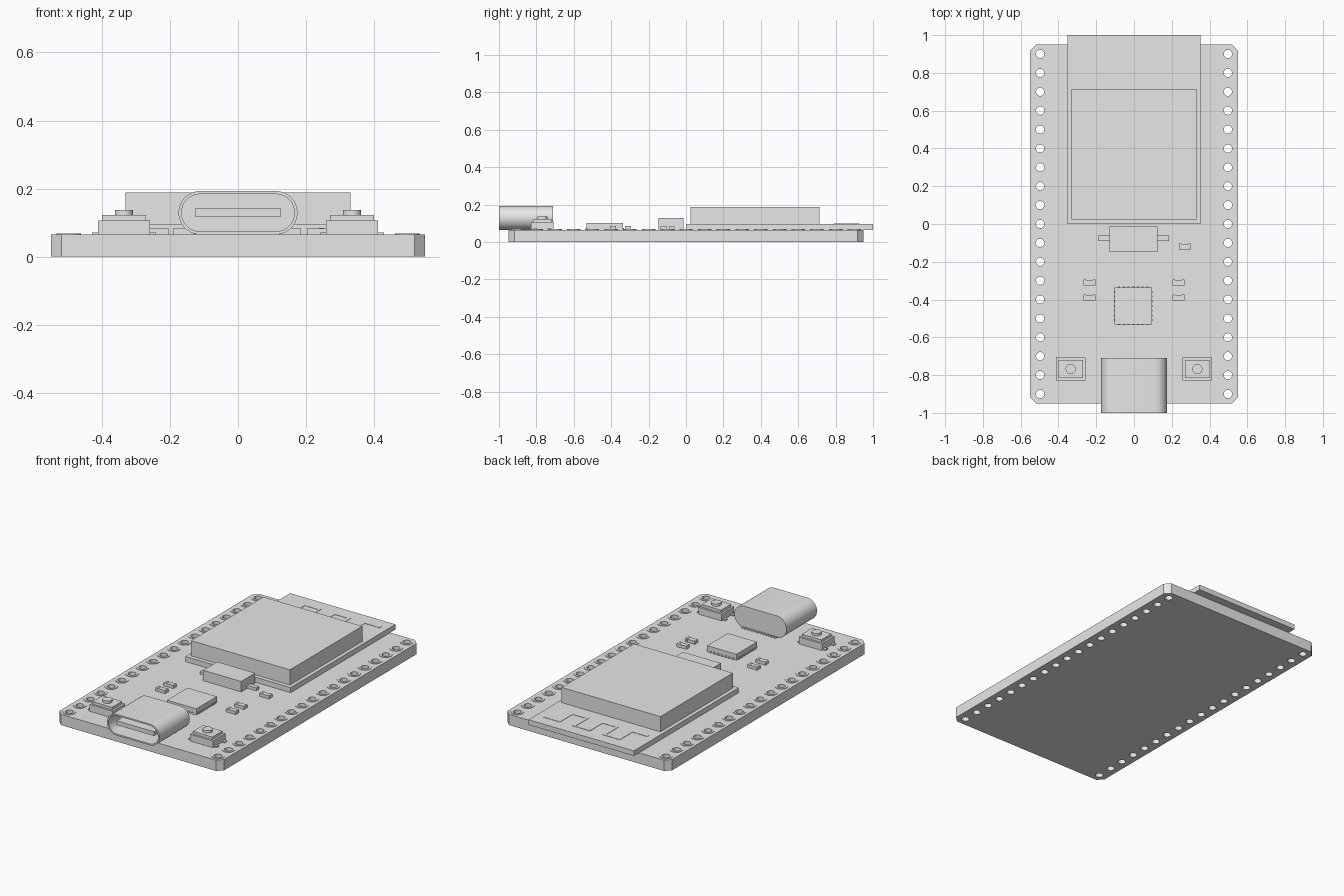
import bpy, bmesh, math
from mathutils import Matrix, Vector

old = bpy.data.objects.get("Cube")
if old:
    bpy.data.objects.remove(old, do_unlink=True)

grey = bpy.data.materials.new("plain grey")
grey.use_nodes = True
grey.diffuse_color = (0.8, 0.8, 0.8, 1)
grey.node_tree.nodes["Principled BSDF"].inputs["Base Color"].default_value = (0.8, 0.8, 0.8, 1)

TOP = 0.065          # upper face of the board
FLAT = 0.003         # height of copper pads


def finish(name, bm, smooth=False):
    bmesh.ops.remove_doubles(bm, verts=bm.verts, dist=1e-5)
    bmesh.ops.recalc_face_normals(bm, faces=bm.faces)
    mesh = bpy.data.meshes.new(name)
    bm.to_mesh(mesh)
    bm.free()
    mesh.materials.append(grey)
    obj = bpy.data.objects.new(name, mesh)
    bpy.context.collection.objects.link(obj)
    if smooth:
        bpy.ops.object.select_all(action='DESELECT')
        obj.select_set(True)
        bpy.context.view_layer.objects.active = obj
        bpy.ops.object.shade_smooth_by_angle(angle=math.radians(35))
    return obj


def boxes(name, items):
    """One object of boxes, each (x, y, width, depth, bottom, top)."""
    parts = bmesh.new()
    for x, y, w, d, z0, z1 in items:
        bmesh.ops.create_cube(parts, size=1, matrix=Matrix.Translation(
            (x, y, (z0 + z1) / 2)) @ Matrix.Diagonal((w, d, z1 - z0, 1)))
    mesh = bpy.data.meshes.new(name)
    parts.to_mesh(mesh)
    parts.free()
    mesh.materials.append(grey)
    obj = bpy.data.objects.new(name, mesh)
    bpy.context.collection.objects.link(obj)
    return obj


def plate(name, loops, z0, z1, turn=Matrix(), smooth=True):
    """Extrude flat outlines; inner loops become holes."""
    curve = bpy.data.curves.new(name + " outline", 'CURVE')
    curve.dimensions = '2D'
    curve.fill_mode = 'BOTH'
    curve.extrude = (z1 - z0) / 2
    for loop in loops:
        s = curve.splines.new('POLY')
        s.points.add(len(loop) - 1)
        for p, (x, y) in zip(s.points, loop):
            p.co = (x, y, 0, 1)
        s.use_cyclic_u = True
    tmp = bpy.data.objects.new(name + " outline", curve)
    bpy.context.collection.objects.link(tmp)
    bpy.context.view_layer.update()
    mesh = bpy.data.meshes.new_from_object(
        tmp.evaluated_get(bpy.context.evaluated_depsgraph_get()))
    bm = bmesh.new()
    bm.from_mesh(mesh)
    bm.transform(turn @ Matrix.Translation((0, 0, (z0 + z1) / 2)))
    for f in bm.faces:
        f.material_index = 0
    bpy.data.objects.remove(tmp, do_unlink=True)
    bpy.data.meshes.remove(mesh)
    return finish(name, bm, smooth)


def circle(x, y, r, n=20):
    return [(x + r * math.cos(2 * math.pi * i / n),
             y + r * math.sin(2 * math.pi * i / n)) for i in range(n)]


def stadium(half, r, n=16):
    pts = []
    for side, start in ((1, -math.pi / 2), (-1, math.pi / 2)):
        for i in range(n + 1):
            a = start + math.pi * i / n
            pts.append((side * (half - r) + r * math.cos(a), r * math.sin(a)))
    return pts


# Board with clipped corners and two rows of pin holes
X, Y, C = 0.55, 0.95, 0.032
outline = [(X, Y - C), (X - C, Y), (C - X, Y), (-X, Y - C),
           (-X, C - Y), (C - X, -Y), (X - C, -Y), (X, C - Y)]
holes = [(sx * 0.497, -0.9 + 0.1 * i) for sx in (-1, 1) for i in range(19)]
plate("circuit_board", [outline] + [circle(x, y, 0.022) for x, y in holes], 0, TOP)

# Copper rings around the holes
rings = []
for x, y in holes:
    rings += [circle(x, y, 0.036), circle(x, y, 0.022)]
plate("pin_rings", rings, TOP, TOP + FLAT)

# Radio module: base, metal can and antenna trace
boxes("module_base", [(0, 0.5, 0.704, 1.0, TOP, 0.096)])
boxes("module_can", [(0, 0.37, 0.66, 0.69, 0.096, 0.188)])
low, high, wide = 0.8, 0.92, 0.016
trace = []
for i in range(6):
    x = -0.25 + 0.1 * i
    y = high if i % 2 else low
    trace.append((x, y, 0.1 + wide, wide, 0.096, 0.098))
    if i < 5:
        trace.append((x + 0.05, (low + high) / 2, wide, high - low - wide, 0.096, 0.098))
boxes("antenna_trace", trace)

# Voltage regulator and its tabs
boxes("regulator_body", [(-0.003, -0.08, 0.254, 0.134, TOP, 0.128)])
boxes("regulator_tabs", [(-0.003 + s * 0.157, -0.076, 0.062, 0.028, TOP, 0.083)
                         for s in (-1, 1)])

# Square chip with small contacts round its foot
cx, cy, half = -0.004, -0.434, 0.098
boxes("chip_body", [(cx, cy, 2 * half, 2 * half, TOP, 0.102)])
contacts = []
for s in (-1, 1):
    for i in range(7):
        t = (i - 3) * 0.025
        contacts.append((cx + s * half, cy + t, 0.008, 0.011, TOP, TOP + 0.01))
        contacts.append((cx + t, cy + s * half, 0.011, 0.008, TOP, TOP + 0.01))
boxes("chip_contacts", contacts)

# Small capacitors with end terminals
spots = [(s * 0.236, y) for s in (-1, 1) for y in (-0.31, -0.39)] + [(0.27, -0.12)]
boxes("capacitor_bodies", [(x, y, 0.06, 0.029, TOP, 0.083) for x, y in spots])
boxes("capacitor_terminals", [(x + s * 0.025, y, 0.014, 0.032, TOP, 0.0845)
                              for x, y in spots for s in (-1, 1)])

# Push buttons
for side, s in (("left", 1), ("right", -1)):
    x, y = s * 0.335, -0.768
    boxes(side + "_button_body", [(x, y, 0.154, 0.12, TOP, 0.106)])
    boxes(side + "_button_cover", [(x, y, 0.13, 0.096, 0.106, 0.122)])
    boxes(side + "_button_feet", [(x + a * 0.084, y + b * 0.038, 0.02, 0.022, TOP, 0.071)
                                  for a in (-1, 1) for b in (-1, 1)])
    plate(side + "_button_plunger", [circle(x, y, 0.027, 32)], 0.122, 0.137)

# Port: hollow rounded shell, back wall, tongue and solder pins
stand = Matrix.Translation(Vector((0, 0, 0.129))) @ Matrix.Rotation(math.pi / 2, 4, 'X')
plate("port_shell", [stadium(0.175, 0.064), stadium(0.166, 0.055)], 0.71, 1.0, stand)
plate("port_back_wall", [stadium(0.1665, 0.0555)], 0.71, 0.76, stand)
boxes("port_tongue", [(0, -0.865, 0.25, 0.23, 0.117, 0.143)])
boxes("port_pins", [((i - 5.5) * 0.02, -0.71, 0.01, 0.036, TOP, TOP + 0.004)
                    for i in range(12)])
